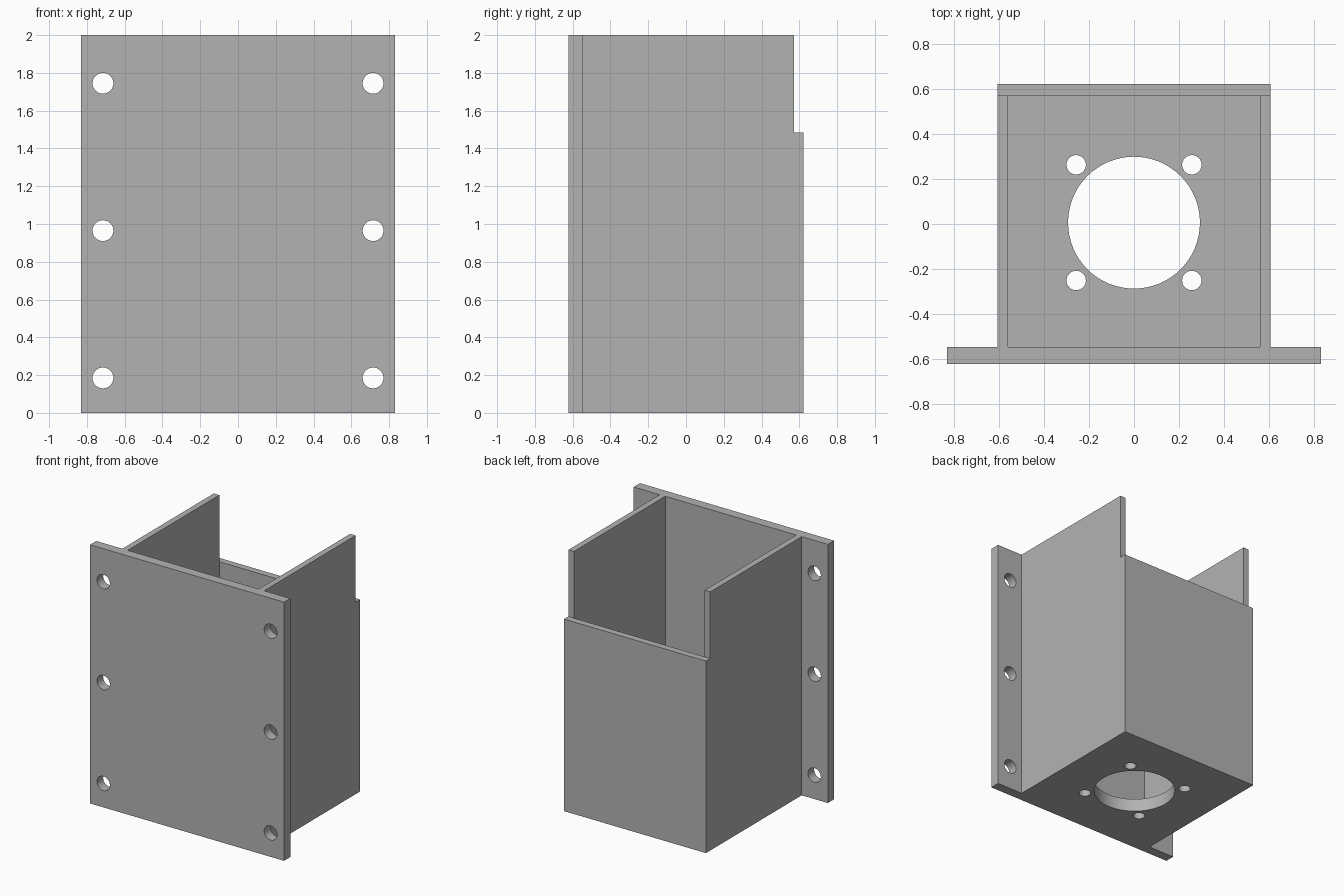
import bpy, math

if "Cube" in bpy.data.objects:
    bpy.data.objects.remove(bpy.data.objects["Cube"])

grey = bpy.data.materials.new("grey")
grey.diffuse_color = (0.45, 0.45, 0.45, 1)
grey.use_nodes = True
grey.node_tree.nodes["Principled BSDF"].inputs["Base Color"].default_value = grey.diffuse_color


def extrude(name, outline, z0, z1):
    """Prism from a counter-clockwise xy outline."""
    n = len(outline)
    verts = [(x, y, z) for z in (z0, z1) for x, y in outline]
    faces = [tuple(reversed(range(n))), tuple(range(n, 2 * n))]
    faces += [(i, (i + 1) % n, n + (i + 1) % n, n + i) for i in range(n)]
    mesh = bpy.data.meshes.new(name)
    mesh.from_pydata(verts, [], faces)
    mesh.materials.append(grey)
    ob = bpy.data.objects.new(name, mesh)
    bpy.context.collection.objects.link(ob)
    return ob


def rect(x, y0, y1):
    return [(-x, y0), (x, y0), (x, y1), (-x, y1)]


def cylinder(loc, radius, rot=(0, 0, 0)):
    bpy.ops.mesh.primitive_cylinder_add(vertices=64, radius=radius, depth=0.4,
                                        location=loc, rotation=rot)
    ob = bpy.context.object
    ob.data.materials.append(grey)
    return ob


def apply_boolean(target, tool, operation):
    mod = target.modifiers.new("bool", 'BOOLEAN')
    mod.operation, mod.solver, mod.object = operation, 'EXACT', tool
    bpy.context.view_layer.objects.active = target
    bpy.ops.object.modifier_apply(modifier=mod.name)
    bpy.data.objects.remove(tool, do_unlink=True)


PLATE, OUT, INN = 0.83, 0.607, 0.56        # half widths
FRONT, PBACK, WALL, BACK = -0.623, -0.547, 0.571, 0.623
LOW, FLOOR = 1.485, 0.1

# Full-height mounting plate with its two side walls
bracket = extrude("bracket_housing", [
    (-PLATE, FRONT), (PLATE, FRONT), (PLATE, PBACK), (OUT, PBACK),
    (OUT, WALL), (INN, WALL), (INN, PBACK), (-INN, PBACK),
    (-INN, WALL), (-OUT, WALL), (-OUT, PBACK), (-PLATE, PBACK)], 0, 2)

# Lower back wall and floor, joined to the body as one L-shaped tray
tray = extrude("back_wall", rect(OUT, WALL, BACK), 0, LOW)
floor = extrude("floor", rect(INN, PBACK, WALL), 0, FLOOR)
apply_boolean(bracket, tray, 'UNION')
apply_boolean(bracket, floor, 'UNION')

# Large opening and four screw holes in the floor
CY = 0.006
apply_boolean(bracket, cylinder((0, CY, 0.05), 0.293), 'DIFFERENCE')
for sx in (-1, 1):
    for sy in (-1, 1):
        apply_boolean(bracket, cylinder((sx * 0.257, CY + sy * 0.257, 0.05), 0.043),
                      'DIFFERENCE')
    # Three mounting holes along each plate edge
    for z in (0.185, 0.965, 1.745):
        apply_boolean(bracket, cylinder((sx * 0.715, -0.585, z), 0.055,
                                        (math.pi / 2, 0, 0)), 'DIFFERENCE')

# Smooth hole walls, sharp edges elsewhere
bpy.ops.object.select_all(action='DESELECT')
bracket.select_set(True)
bpy.context.view_layer.objects.active = bracket
bpy.ops.object.shade_smooth_by_angle(angle=math.radians(30))
